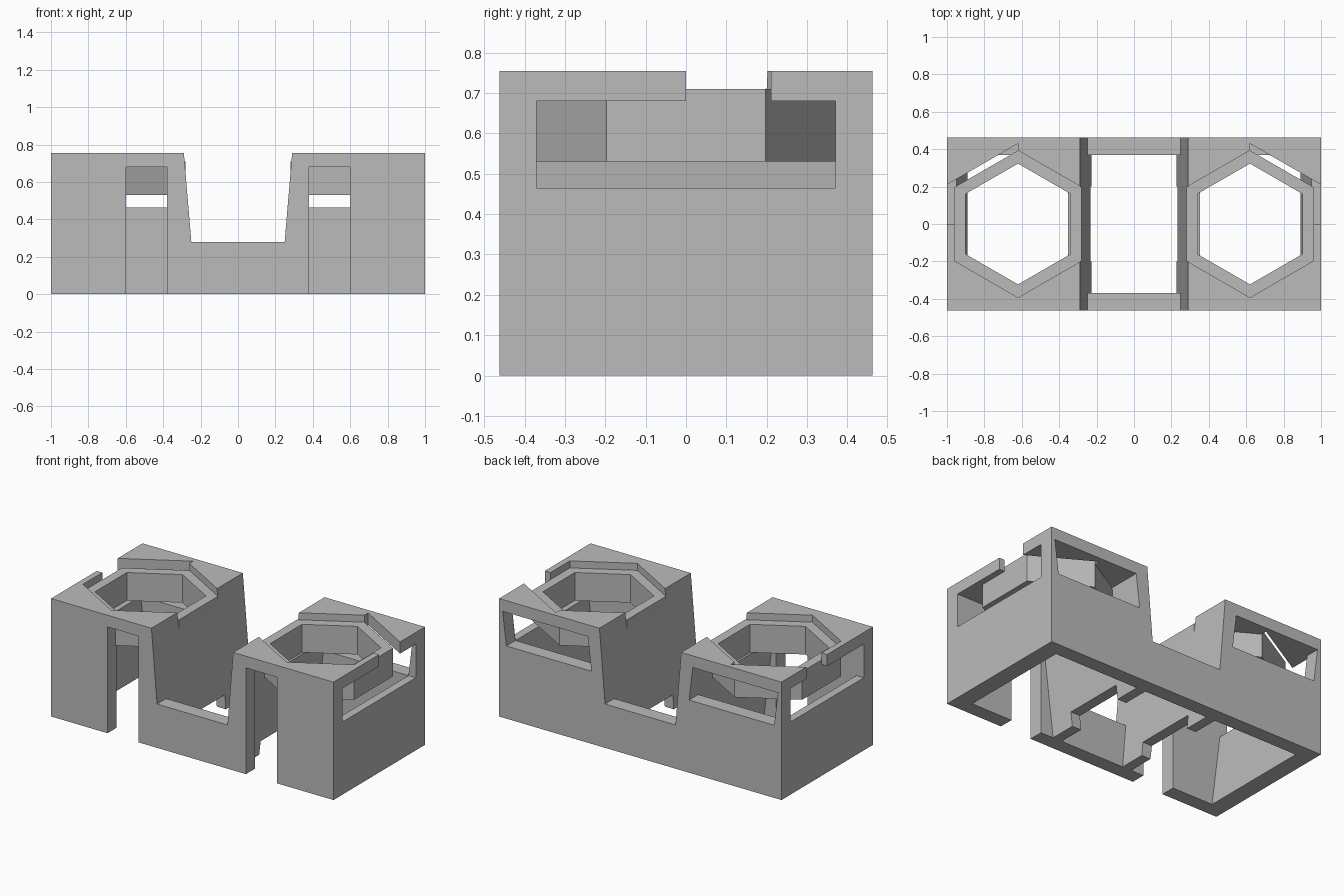
import bpy, bmesh, math

cube = bpy.data.objects.get("Cube")
if cube:
    bpy.data.objects.remove(cube)

grey = bpy.data.materials.new("plain grey")
grey.use_nodes = True
grey.diffuse_color = (0.5, 0.5, 0.5, 1)
grey.node_tree.nodes["Principled BSDF"].inputs["Base Color"].default_value = (0.5, 0.5, 0.5, 1)

HALF_Y, TOP, PLATE, SHELF, SILL, WALL = 0.4625, 0.755, 0.68, 0.71, 0.465, 0.37
CX, R_OUT, R_IN, R_GAP = 0.62, 0.393, 0.323, 0.43


def prism(name, points, lo, hi, axis="y"):
    """Extrude a profile: (x, z) points along y, or (x, y) points along z."""
    place = (lambda a, b, t: (a, t, b)) if axis == "y" else (lambda a, b, t: (a, b, t))
    bm = bmesh.new()
    rings = [[bm.verts.new(place(a, b, t)) for a, b in points] for t in (lo, hi)]
    n = len(points)
    bm.faces.new(rings[0])
    bm.faces.new(rings[1])
    for i in range(n):
        j = (i + 1) % n
        bm.faces.new((rings[0][i], rings[0][j], rings[1][j], rings[1][i]))
    bmesh.ops.recalc_face_normals(bm, faces=bm.faces)
    mesh = bpy.data.meshes.new(name)
    bm.to_mesh(mesh)
    bm.free()
    mesh.materials.append(grey)
    obj = bpy.data.objects.new(name, mesh)
    bpy.context.collection.objects.link(obj)
    return obj


def cut(target, cutter):
    mod = target.modifiers.new("cut", "BOOLEAN")
    mod.operation, mod.solver, mod.object = "DIFFERENCE", "EXACT", cutter
    bpy.context.view_layer.objects.active = target
    bpy.ops.object.modifier_apply(modifier=mod.name)
    bpy.data.objects.remove(cutter)


def rect(x0, x1, z0, z1):
    return [(x0, z0), (x1, z0), (x1, z1), (x0, z1)]


def hexagon(side, r):
    return [(side * CX + r * math.sin(k * math.pi / 3), r * math.cos(k * math.pi / 3))
            for k in range(6)]


def saddle(z):
    return 0.226 + 0.084 * z


def chamber(side, z0, z1):
    """Leaning cavity profile between two heights."""
    inner, outer = (lambda z: 0.29 + 0.12 * z), (lambda z: 0.89 + 0.125 * z)
    pts = [(inner(z0), z0), (outer(z0), z0), (outer(z1), z1), (inner(z1), z1)]
    return [(side * x, z) for x, z in pts]


# Outer block with the sloped saddle between the two towers
s0, s1 = saddle(0.28), saddle(TOP)
body = prism("body_shell", [(-1, 0), (1, 0), (1, TOP), (s1, TOP), (s0, 0.28),
                            (-s0, 0.28), (-s1, TOP), (-1, TOP)], -HALF_Y, HALF_Y)

# Open well under the saddle
w0, w1 = saddle(-0.1), saddle(0.5)
cut(body, prism("well_cut", [(-w0, -0.1), (w0, -0.1), (w1, 0.5), (-w1, 0.5)], -WALL, WALL))

for side, label in ((1, "left"), (-1, "right")):
    # Hollow tower, back and side windows, front slot, and relief under the inner wall
    cut(body, prism("chamber_cut", chamber(side, -0.1, PLATE), -WALL, WALL))
    cut(body, prism("back_cut", chamber(side, SILL, PLATE), 0.3, 0.6))
    cut(body, prism("side_cut", rect(side * 0.9, side * 1.1, SILL, PLATE), -WALL, WALL))
    cut(body, prism("slot_cut", rect(side * 0.38, side * 0.6, -0.1, PLATE), -0.6, -0.3))
    cut(body, prism("relief_cut", rect(side * 0.15, side * 0.36, -0.1, 0.09), -0.2, 0.2))

    # Hexagonal recess and through hole
    cut(body, prism("recess_cut", hexagon(side, R_OUT), SHELF, 0.9, "z"))
    cut(body, prism("hole_cut", hexagon(side, 0.36), 0.53, 0.9, "z"))

    # Slit along the outer back edge of the recess
    slope = math.tan(math.pi / 6)
    slit = [(0, R_GAP), (0.5, R_GAP - 0.5 * slope), (0.5, 0), (0.32, 0),
            (0.32, 0.37 / 2), (0, 0.37)]
    cut(body, prism("slit_cut", [(side * (CX + x), y) for x, y in slit], 0.6, 0.9, "z"))

    # Hexagonal collar hanging below the recess
    collar = prism(label + "_hex_collar", hexagon(side, R_OUT), 0.53, SHELF, "z")
    cut(collar, prism("bore_cut", hexagon(side, R_IN), 0.4, 0.9, "z"))
